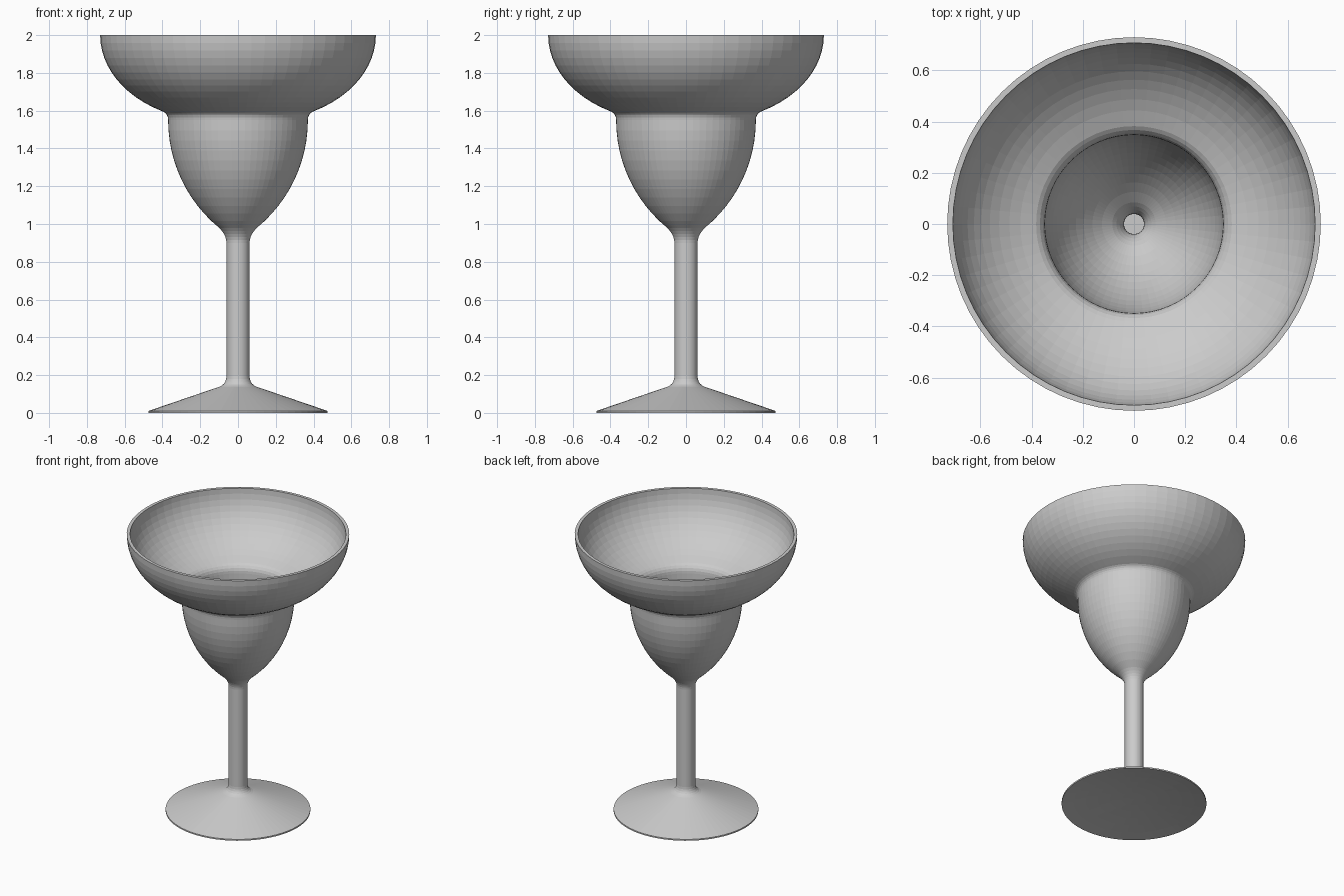
import bpy, bmesh
from math import sin, cos, pi, radians
from mathutils import Vector

if "Cube" in bpy.data.objects:
    bpy.data.objects.remove(bpy.data.objects["Cube"])

SEGMENTS = 64
WALL = 0.022


def arc(cx, cz, rx, rz, a0, a1, n):
    """Points (radius, height) along an elliptical arc, angles in degrees."""
    pts = []
    for i in range(n + 1):
        a = radians(a0 + (a1 - a0) * i / n)
        pts.append((cx + rx * cos(a), cz + rz * sin(a)))
    return pts


def quad(p0, p1, p2, n=5):
    """Interior points of a quadratic fillet between p0 and p2."""
    out = []
    for i in range(1, n):
        t = i / n
        out.append(tuple((1 - t) ** 2 * a + 2 * t * (1 - t) * b + t * t * c
                         for a, b, c in zip(p0, p1, p2)))
    return out


def offset(pts, d):
    """Shift an upward-running profile towards the axis."""
    out = []
    for i, p in enumerate(pts):
        a = Vector(pts[max(i - 1, 0)])
        b = Vector(pts[min(i + 1, len(pts) - 1)])
        t = (b - a).normalized()
        out.append((p[0] - t.y * d, p[1] + t.x * d))
    return out


# Foot: shallow hollow underside, thin edge and sloping top
underside = [(0.475 * i / 6, 0.04 * (1 - (i / 6) ** 2)) for i in range(7)]
foot = [(0.475, 0.01), (0.1, 0.138)]
foot += quad((0.1, 0.138), (0.062, 0.152), (0.061, 0.195))

# Stem and the two-tier bowl, outer side
lower = arc(-0.367, 1.55, 0.737, 0.737, -50.7, 0, 12)
upper = arc(0.12, 2.0, 0.61, 0.454, -62, 0, 12)
wall = [(0.061, 0.195), (0.061, 0.9)]
wall += quad((0.061, 0.9), (0.061, 0.94), lower[0])
wall += lower
wall += quad(lower[-1], (0.37, 1.588), upper[0])
wall += upper

# Inner side follows the outer at constant thickness down the hollow stem
inner = offset(wall, WALL)
inner[-1] = (0.73 - WALL, 2.0)
profile = underside + foot + wall + inner[::-1] + [(0, 0.195)]

# Revolve the profile
bm = bmesh.new()
verts = [bm.verts.new((r, 0, z)) for r, z in profile]
edges = [bm.edges.new(pair) for pair in zip(verts, verts[1:])]
bmesh.ops.spin(bm, geom=verts + edges, cent=(0, 0, 0), axis=(0, 0, 1),
               angle=2 * pi, steps=SEGMENTS, use_duplicate=False)
bmesh.ops.remove_doubles(bm, verts=bm.verts, dist=0.0005)
bmesh.ops.recalc_face_normals(bm, faces=bm.faces)
mesh = bpy.data.meshes.new("stemmed_glass")
bm.to_mesh(mesh)
bm.free()
glass = bpy.data.objects.new("stemmed_glass", mesh)
bpy.context.collection.objects.link(glass)
